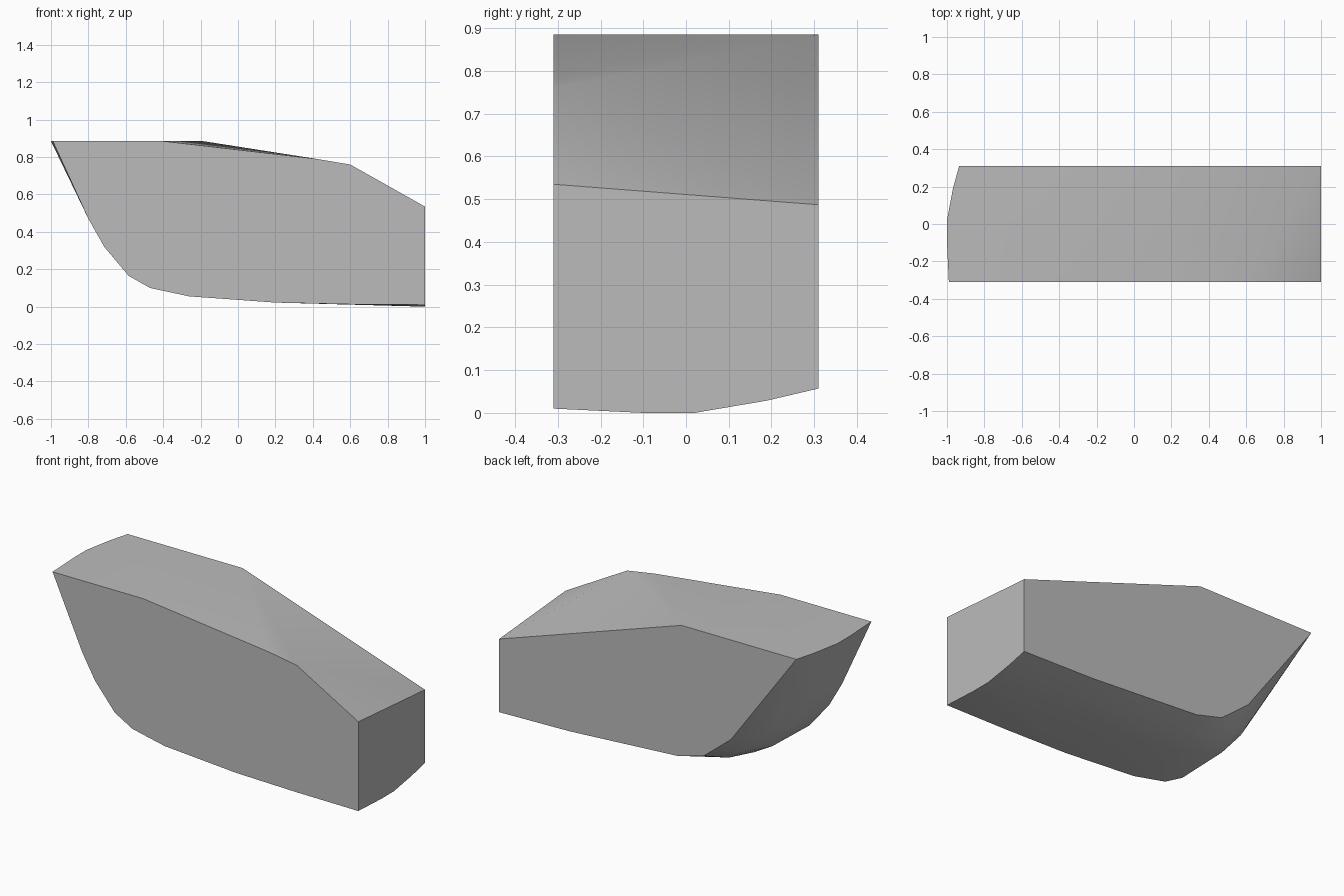
import bpy, bmesh, math

cube = bpy.data.objects.get("Cube")
if cube:
    bpy.data.objects.remove(cube, do_unlink=True)

HALF = 0.31   # half thickness
TOP = 0.885   # height of the flat top

# Lower outline (x, z) of the front and back faces, paired point by point
front_low = [(1, .01), (.59, .013), (.2, .022), (-.26, .055), (-.47, .1),
             (-.585, .165), (-.715, .32), (-.8, .47), (-.99, TOP)]
back_low = [(1, .057), (.54, .067), (.2, .088), (-.16, .11), (-.33, .155),
            (-.4, .21), (-.51, .3), (-.61, .44), (-.935, TOP)]

# Upper outlines
front_top = [(-.4, TOP), (.42, .79), (.6, .76), (1, .535)]
back_top = [(-.187, TOP), (1, .487)]


def slice_points(y, blend):
    """Lower outline at depth y, blended from the front to the back outline."""
    return [(a[0] + (b[0] - a[0]) * blend, y, a[1] + (b[1] - a[1]) * blend)
            for a, b in zip(front_low, back_low)]


points = []
for y, blend in ((-HALF, 0), (.02, .05), (.19, .4), (HALF, 1)):
    points += slice_points(y, blend)
points += [(x, -HALF, z) for x, z in front_top]
points += [(x, HALF, z) for x, z in back_top]

# Slight bulge of the curved end and of the underside
for y in (-.1, .02):
    points += [(-1, y, TOP), (1, y, 0)]

# Skin the slices into one solid block
bm = bmesh.new()
for p in points:
    bm.verts.new(p)
hull = bmesh.ops.convex_hull(bm, input=bm.verts[:])
loose = [v for v in bm.verts if not v.link_faces]
bmesh.ops.delete(bm, geom=loose, context='VERTS')
bmesh.ops.dissolve_limit(bm, angle_limit=math.radians(0.3),
                         verts=bm.verts[:], edges=bm.edges[:])
bmesh.ops.recalc_face_normals(bm, faces=bm.faces[:])
mesh = bpy.data.meshes.new("stone_block")
bm.to_mesh(mesh)
bm.free()

block = bpy.data.objects.new("stone_block", mesh)
bpy.context.collection.objects.link(block)

# Plain grey
grey = bpy.data.materials.new("plain_grey")
grey.use_nodes = True
colour = (.5, .5, .5, 1)
grey.diffuse_color = colour
grey.node_tree.nodes["Principled BSDF"].inputs["Base Color"].default_value = colour
mesh.materials.append(grey)

bpy.ops.object.select_all(action='DESELECT')
block.select_set(True)
bpy.context.view_layer.objects.active = block
bpy.ops.object.shade_smooth_by_angle(angle=math.radians(30))
